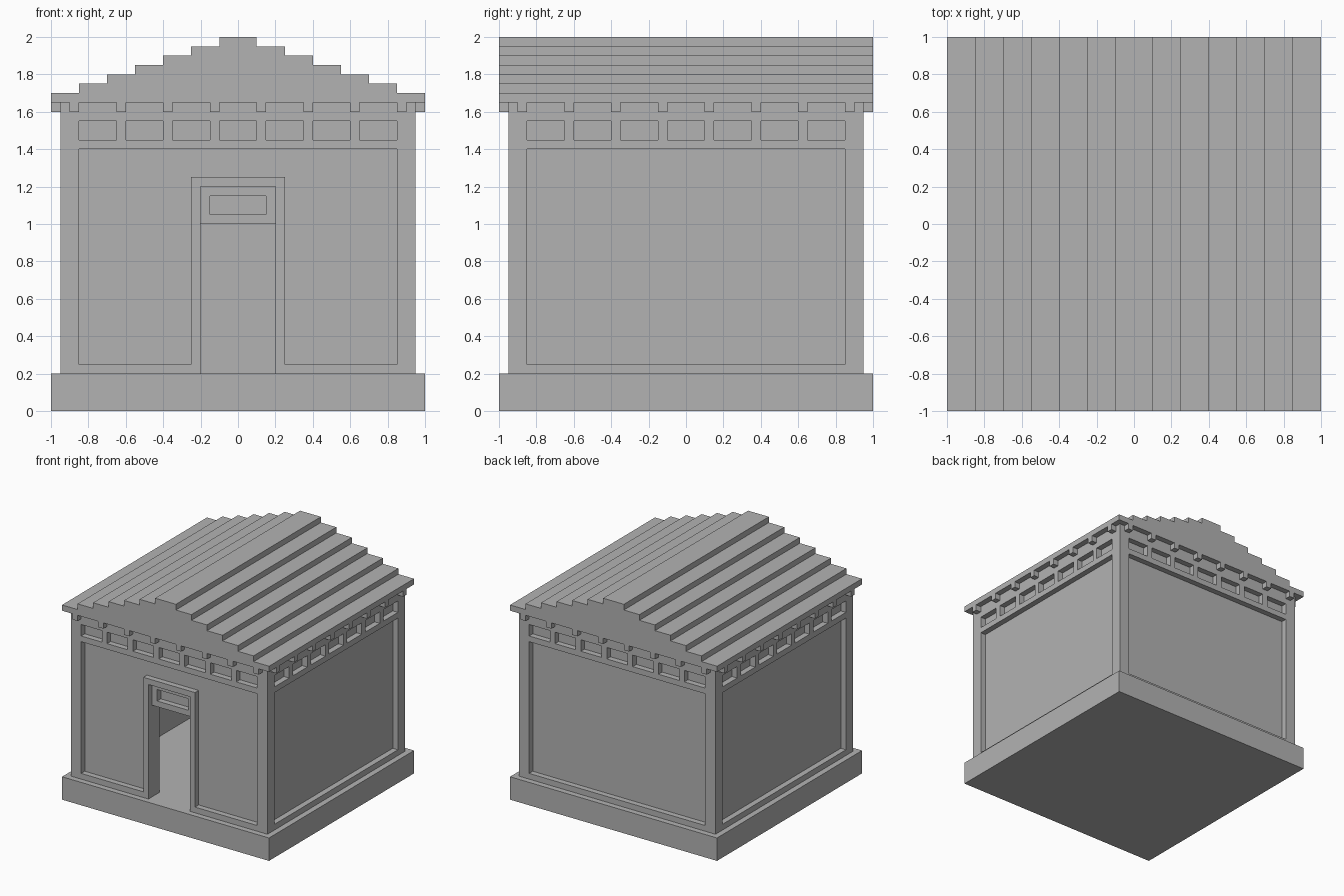
import bpy, bmesh, math
from mathutils import Matrix

if "Cube" in bpy.data.objects:
    bpy.data.objects.remove(bpy.data.objects["Cube"], do_unlink=True)

stone = bpy.data.materials.new("grey_stone")
stone.use_nodes = True
GREY = (0.45, 0.45, 0.45, 1)
stone.diffuse_color = GREY
stone.node_tree.nodes["Principled BSDF"].inputs["Base Color"].default_value = GREY


def prism(bm, profile, y0, y1, turn=0):
    """Extrude an (x, z) profile from y0 to y1, turned about z by quarter turns."""
    rot = Matrix.Rotation(turn * math.pi / 2, 4, "Z")
    verts = [bm.verts.new((x, y0, z)) for x, z in profile]
    face = bm.faces.new(verts)
    out = bmesh.ops.extrude_face_region(bm, geom=[face])["geom"]
    moved = [v for v in out if isinstance(v, bmesh.types.BMVert)]
    bmesh.ops.translate(bm, verts=moved, vec=(0, y1 - y0, 0))
    bmesh.ops.transform(bm, matrix=rot, verts=verts + moved)


def box(bm, x0, x1, y0, y1, z0, z1, turn=0):
    prism(bm, [(x0, z0), (x1, z0), (x1, z1), (x0, z1)], y0, y1, turn)


def finish(bm, name):
    bmesh.ops.recalc_face_normals(bm, faces=bm.faces)
    mesh = bpy.data.meshes.new(name)
    bm.to_mesh(mesh)
    bm.free()
    mesh.materials.append(stone)
    obj = bpy.data.objects.new(name, mesh)
    bpy.context.collection.objects.link(obj)
    return obj


def cut(target, bm):
    """Subtract the shapes in bm from the target."""
    cutter = finish(bm, "cutter")
    cutter.hide_render = True
    mod = target.modifiers.new("cut", "BOOLEAN")
    mod.operation, mod.solver, mod.object = "DIFFERENCE", "EXACT", cutter
    bpy.context.view_layer.objects.active = target
    bpy.ops.object.modifier_apply(modifier=mod.name)
    bpy.data.objects.remove(cutter, do_unlink=True)


WALL, PANEL, ROOM = 0.95, 0.9, 0.8
OUT = -1.1  # cutters start outside the wall

# Plinth
bm = bmesh.new()
box(bm, -1, 1, -1, 1, 0, 0.2)
finish(bm, "plinth")

# Wall block
bm = bmesh.new()
box(bm, -WALL, WALL, -WALL, WALL, 0.2, 1.65)
walls = finish(bm, "walls")

# Recessed panels, frieze openings and door reveal
bm = bmesh.new()
for turn in range(4):
    for i in range(-3, 4):
        box(bm, i / 4 - 0.1, i / 4 + 0.1, OUT, -PANEL, 1.45, 1.55, turn)
    if turn:
        box(bm, -0.85, 0.85, OUT, -PANEL, 0.25, 1.4, turn)
around_door = [(-0.85, 0.25), (-0.25, 0.25), (-0.25, 1.25), (0.25, 1.25),
               (0.25, 0.25), (0.85, 0.25), (0.85, 1.4), (-0.85, 1.4)]
prism(bm, around_door, OUT, -PANEL)
box(bm, -0.2, 0.2, OUT, -PANEL, 0.1, 1.2)
cut(walls, bm)

# Hollow room
bm = bmesh.new()
box(bm, -ROOM, ROOM, -ROOM, ROOM, 0.1, 1.8)
cut(walls, bm)

# Doorway and the small sunk panel above it
bm = bmesh.new()
box(bm, -0.2, 0.2, OUT, -0.7, 0.1, 1)
box(bm, -0.15, 0.15, OUT, -0.85, 1.05, 1.15)
cut(walls, bm)

# Stepped roof
right = []
for i in range(7):
    x = 1 - 0.15 * i
    right += [(x, 1.65 + 0.05 * i), (x, 1.7 + 0.05 * i)]
bm = bmesh.new()
prism(bm, right + [(-x, z) for x, z in reversed(right)], -1, 1)
finish(bm, "stepped_roof")

# Eaves blocks on all four sides
bm = bmesh.new()
for turn in range(4):
    for i in range(8):
        x = -0.9 + i / 4
        box(bm, x, x + 0.05, -1, -WALL, 1.6, 1.65, turn)
finish(bm, "eaves_blocks")
